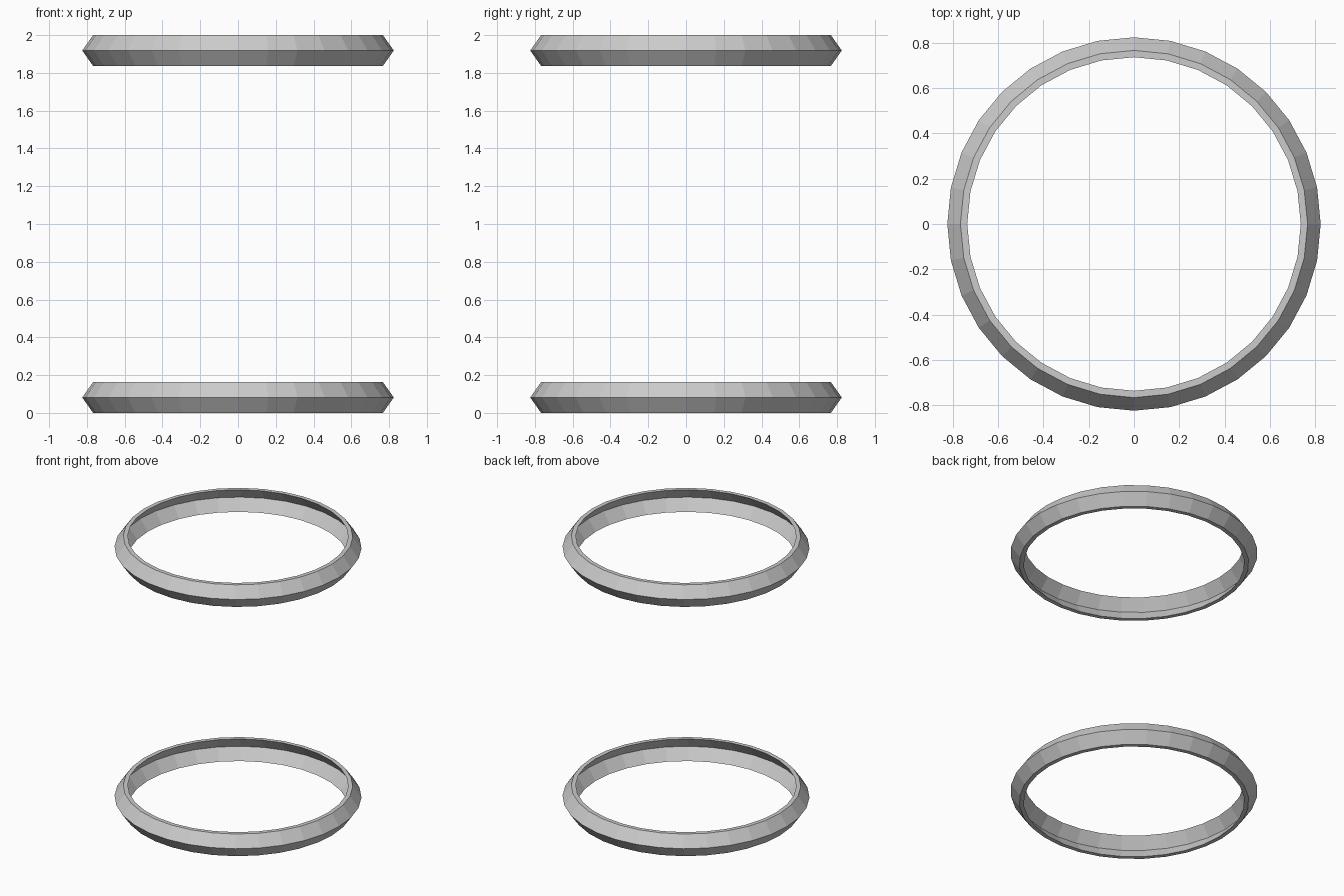
import bpy, bmesh, math

if "Cube" in bpy.data.objects:
    bpy.data.objects.remove(bpy.data.objects["Cube"])

SIDES = 32
H = 0.163
# Chevron-shaped band section: (radius, height)
PROFILE = [(0.767, 0), (0.825, H / 2), (0.767, H),
           (0.737, H), (0.796, H / 2), (0.737, 0)]


def add_ring(name, z):
    """Sweep the band section round the z axis."""
    bm = bmesh.new()
    loops = []
    for i in range(SIDES):
        a = 2 * math.pi * i / SIDES
        loops.append([bm.verts.new((r * math.cos(a), r * math.sin(a), h))
                      for r, h in PROFILE])
    n = len(PROFILE)
    for i in range(SIDES):
        a, b = loops[i], loops[(i + 1) % SIDES]
        for j in range(n):
            k = (j + 1) % n
            bm.faces.new((a[j], b[j], b[k], a[k]))
    bmesh.ops.recalc_face_normals(bm, faces=bm.faces)
    mesh = bpy.data.meshes.new(name)
    bm.to_mesh(mesh)
    bm.free()
    ob = bpy.data.objects.new(name, mesh)
    ob.location.z = z
    bpy.context.collection.objects.link(ob)


# Two matching hoops, bottom and top
add_ring("lower_hoop", 0)
add_ring("upper_hoop", 2 - H)
